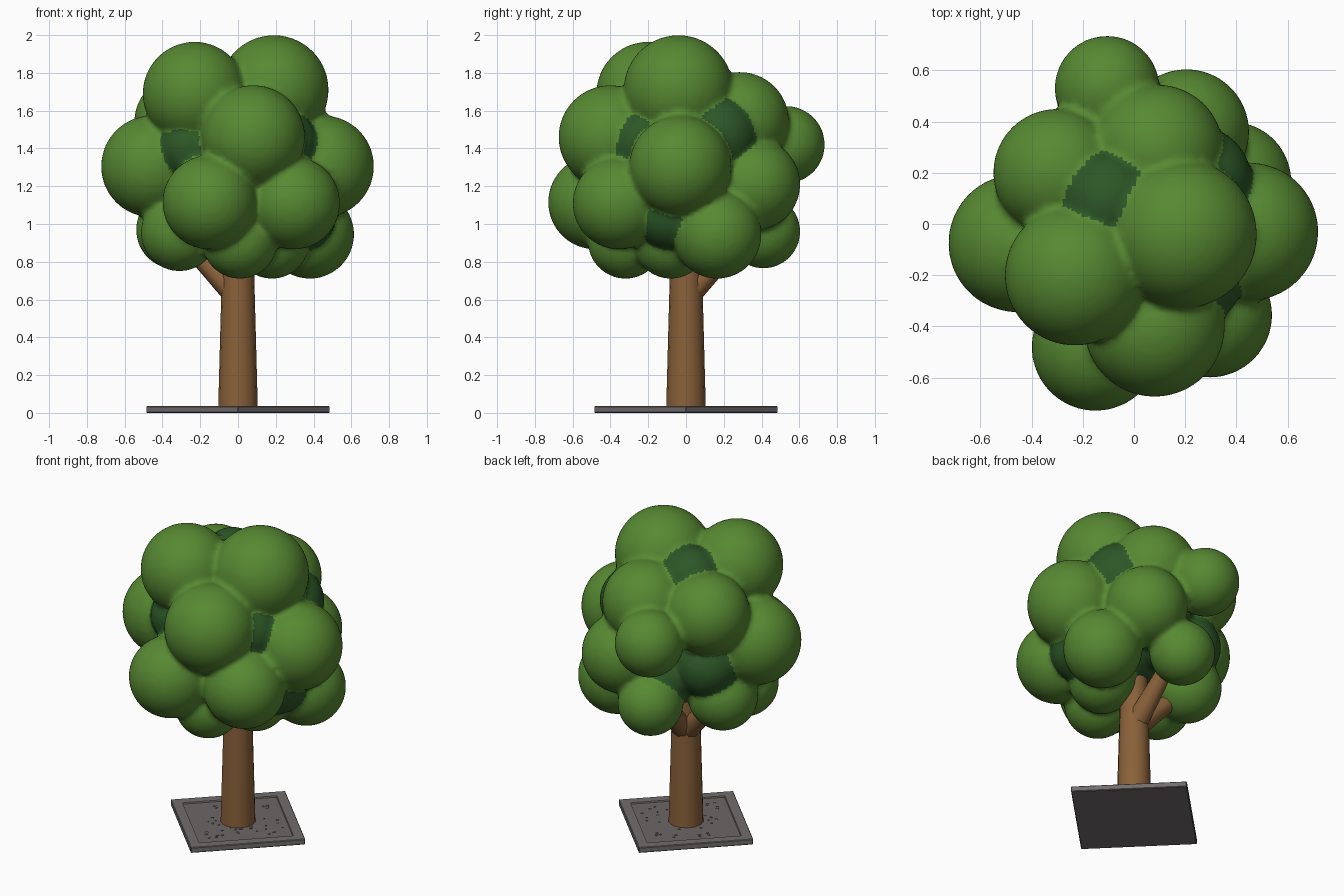
import bpy, bmesh, math, random
from mathutils import Vector, Matrix

if "Cube" in bpy.data.objects:
    bpy.data.objects.remove(bpy.data.objects["Cube"])

random.seed(4)


def material(name, rgb):
    m = bpy.data.materials.new(name)
    m.diffuse_color = (*rgb, 1)
    m.use_nodes = True
    m.node_tree.nodes["Principled BSDF"].inputs["Base Color"].default_value = m.diffuse_color
    return m


LEAF = material("leaf green", (0.095, 0.25, 0.032))
SHADE = material("deep leaf green", (0.026, 0.095, 0.02))
BARK = material("bark brown", (0.25, 0.118, 0.042))
STONE = material("stone grey", (0.17, 0.155, 0.155))
SOIL = material("gravel grey", (0.15, 0.135, 0.135))


def finish(name, bm, mats):
    me = bpy.data.meshes.new(name)
    bm.to_mesh(me)
    bm.free()
    ob = bpy.data.objects.new(name, me)
    bpy.context.collection.objects.link(ob)
    for m in mats:
        me.materials.append(m)
    return ob


# Leaf clumps: x, y, z, radius
light = [
    (0.19, -0.04, 1.71, 0.29), (-0.23, -0.2, 1.69, 0.275), (0.08, -0.40, 1.46, 0.275),
    (-0.15, -0.48, 1.115, 0.25), (-0.455, -0.075, 1.305, 0.27), (0.45, -0.03, 1.305, 0.27),
    (0.295, -0.355, 1.11, 0.245), (0.38, 0.165, 0.945, 0.235), (0.01, -0.32, 0.91, 0.2),
    (0.18, -0.08, 0.91, 0.2), (-0.105, 0.53, 1.42, 0.205), (0.09, 0.285, 1.545, 0.26),
    (0.205, 0.36, 1.21, 0.245), (-0.3, 0.2, 1.54, 0.25), (-0.33, 0.09, 0.97, 0.21),
    (-0.31, -0.16, 0.955, 0.205), (-0.03, 0.41, 0.96, 0.195),
]
dark = [
    (0, 0, 1.3, 0.37), (-0.1, 0.09, 1.68, 0.19), (0.25, 0.17, 1.47, 0.21),
    (-0.25, -0.25, 1.4, 0.17), (0.24, -0.22, 1.42, 0.18), (0.33, -0.08, 1.05, 0.19),
    (-0.27, 0.17, 1.19, 0.2), (-0.05, 0.27, 1.09, 0.18),
]

# Foliage: clumps fused into one surface, then coloured by the nearest clump
bm = bmesh.new()
for x, y, z, r in light + dark:
    bmesh.ops.create_icosphere(bm, subdivisions=4, radius=r, matrix=Matrix.Translation((x, y, z)))
foliage = finish("foliage", bm, [LEAF, SHADE])
rm = foliage.modifiers.new("fuse", 'REMESH')
rm.mode = 'VOXEL'
rm.voxel_size = 0.018
sm = foliage.modifiers.new("soften", 'SMOOTH')
sm.factor = 0.5
sm.iterations = 3
bpy.context.view_layer.objects.active = foliage
foliage.select_set(True)
for m in ("fuse", "soften"):
    bpy.ops.object.modifier_apply(modifier=m)


def gap(p, clumps):
    return min((p - Vector(c[:3])).length - c[3] for c in clumps)


for f in foliage.data.polygons:
    f.material_index = int(gap(f.center, dark) < gap(f.center, light))
    f.use_smooth = True


# Trunk and limbs: tapered tubes
def tube(name, a, b, r1, r2, sides):
    a, b = Vector(a), Vector(b)
    d = b - a
    mat = Matrix.Translation((a + b) / 2) @ d.to_track_quat('Z', 'Y').to_matrix().to_4x4()
    bm = bmesh.new()
    bmesh.ops.create_cone(bm, cap_ends=True, segments=sides, radius1=r1, radius2=r2,
                          depth=d.length, matrix=mat)
    ob = finish(name, bm, [BARK])
    for f in ob.data.polygons:
        f.use_smooth = len(f.vertices) == 4
    return ob


tube("trunk", (0, 0, 0.02), (0, 0, 0.95), 0.105, 0.08, 16)
tube("left_limb", (-0.02, 0.01, 0.64), (-0.3, 0.08, 0.93), 0.07, 0.045, 10)
tube("back_limb", (0, 0.02, 0.64), (-0.02, 0.32, 0.95), 0.07, 0.045, 10)

# Base: square stone slab turned 45 degrees, with a sunken gravel bed
turn = Matrix.Rotation(math.pi / 4, 4, 'Z')
bm = bmesh.new()
bmesh.ops.create_cube(bm, size=1, matrix=turn @ Matrix.Translation((0, 0, 0.018))
                      @ Matrix.Diagonal((0.69, 0.69, 0.036, 1)))
bmesh.ops.bevel(bm, geom=bm.edges[:], offset=0.004, segments=1, affect='EDGES')
top = max(bm.faces, key=lambda f: f.calc_center_median().z + f.calc_area())
bmesh.ops.inset_region(bm, faces=[top], thickness=0.08)
bmesh.ops.inset_region(bm, faces=[top], thickness=0.004, depth=-0.008)
top.material_index = 1
finish("stone_base", bm, [STONE, SOIL])

# Loose pebbles on the gravel bed
bm = bmesh.new()
for i in range(45):
    u, v = random.uniform(-0.24, 0.24), random.uniform(-0.24, 0.24)
    if math.hypot(u, v) > 0.12:
        s = random.uniform(0.008, 0.014)
        bmesh.ops.create_icosphere(bm, subdivisions=1, radius=1,
                                   matrix=turn @ Matrix.Translation((u, v, 0.028))
                                   @ Matrix.Diagonal((s, s * 0.7, 0.005, 1)))
finish("pebbles", bm, [SOIL])
